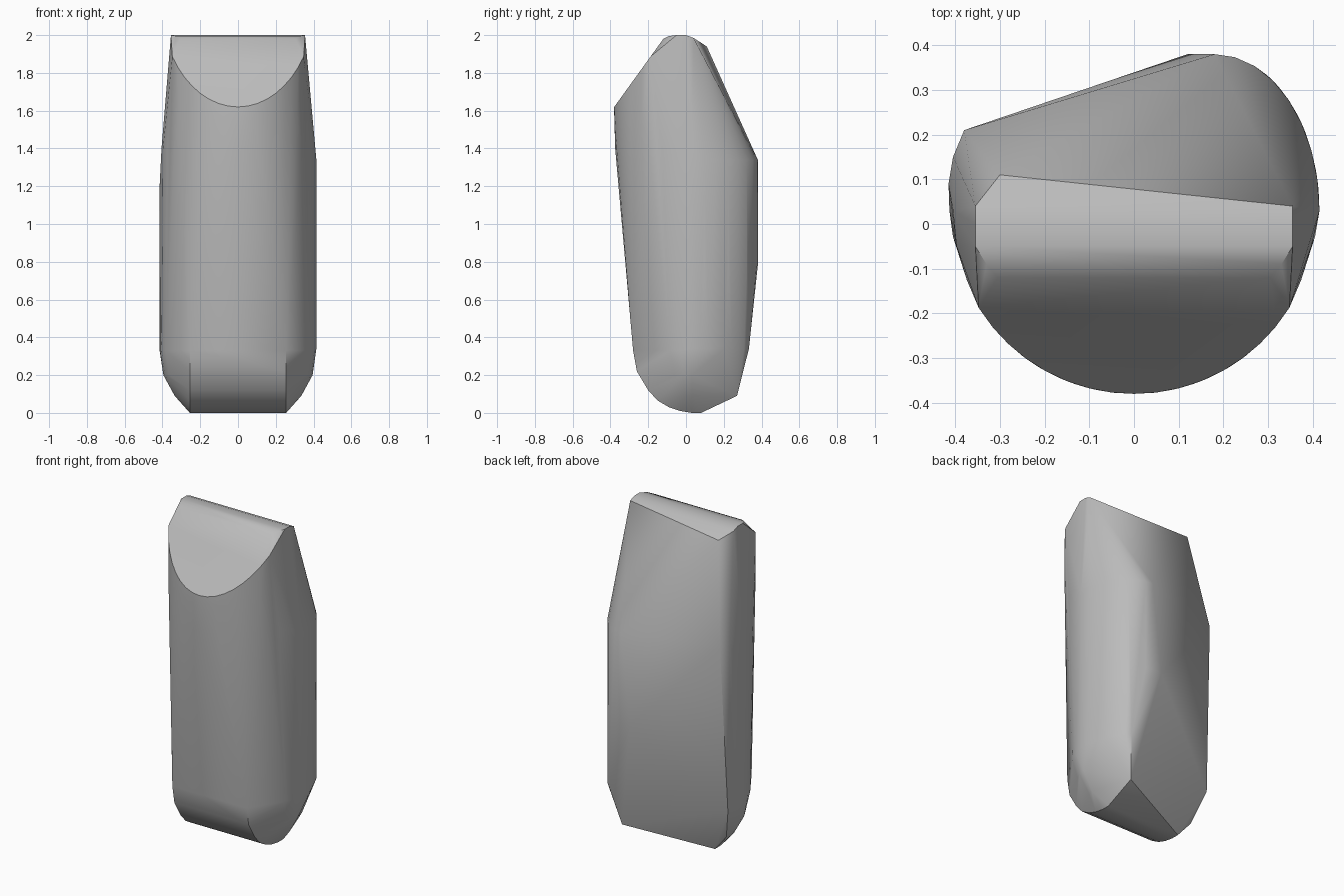
import bpy
import bmesh
from math import cos, sin, radians

default_cube = bpy.data.objects.get("Cube")
if default_cube:
    bpy.data.objects.remove(default_cube, do_unlink=True)

FRONT_CENTRE_Y = 0.03
points = []


def facet_height(y):
    """Height of the sloping front facet under the top ridge."""
    return 1.98 + 1.385 * (y + 0.12)


def front_arc(half_width, depth, height, start=0, steps=16):
    """Half ellipse around the front; height is a number or a rule of y."""
    for step in range(steps + 1):
        angle = radians(start + (180 - start - start) * step / steps)
        x = half_width * cos(angle)
        y = FRONT_CENTRE_Y - depth * sin(angle)
        z = height(y) if callable(height) else height
        points.append((x, y, z))


def back_corner_arc(height, end, steps=8):
    """Quarter ellipse around the rounded back corner."""
    for step in range(steps + 1):
        angle = radians(end * step / steps)
        x = 0.18 + 0.235 * cos(angle)
        y = FRONT_CENTRE_Y + 0.35 * sin(angle)
        points.append((x, y, height))


def mirrored_profile(half_width, profile):
    """Carry a side profile straight across the body."""
    for side in (-half_width, half_width):
        for y, z in profile:
            points.append((side, y, z))


# Rounded front: slanted rim of the facet, then the tapering body
front_arc(half_width=0.41, depth=0.41, height=facet_height, start=32)
front_arc(half_width=0.41, depth=0.41, height=1.58, start=40)
front_arc(half_width=0.405, depth=0.405, height=1.4)
front_arc(half_width=0.413, depth=0.3, height=0.33)

# Domed lower ends
front_arc(half_width=0.395, depth=0.23, height=0.2)
front_arc(half_width=0.335, depth=0.17, height=0.09)

# Rolled underside
mirrored_profile(half_width=0.255, profile=[
    (-0.28, 0.33), (-0.26, 0.22), (-0.2, 0.12), (-0.15, 0.065),
    (-0.09, 0.03), (-0.03, 0.01), (0.03, 0), (0.08, 0),
])

# Top ridge
mirrored_profile(half_width=0.355, profile=[(0.04, 1.985), (0, 2), (-0.05, 2)])
mirrored_profile(half_width=0.33, profile=[(-0.09, 1.995)])
mirrored_profile(half_width=0.305, profile=[(-0.12, 1.98)])
points.append((-0.3, 0.11, 1.94))

# Rounded back corner and the foot below it
back_corner_arc(height=1.34, end=90)
back_corner_arc(height=0.78, end=90)
back_corner_arc(height=0.34, end=60)
points += [(0.12, 0.38, 0.78), (0.25, 0.27, 0.09)]

# Cut away back corner on the other side
points += [
    (-0.38, 0.21, 1.34), (-0.405, 0.15, 1.34), (-0.415, 0.09, 1.2),
    (-0.415, 0.09, 0.33), (-0.4, 0.16, 0.3), (-0.34, 0.09, 0.1),
]

# Wrap one closed skin over the sections
skin = bmesh.new()
for point in points:
    skin.verts.new(point)
bmesh.ops.remove_doubles(skin, verts=skin.verts, dist=0.002)
bmesh.ops.convex_hull(skin, input=skin.verts)
loose = [vert for vert in skin.verts if not vert.link_faces]
bmesh.ops.delete(skin, geom=loose, context="VERTS")
bmesh.ops.dissolve_limit(skin, angle_limit=radians(1),
                         verts=skin.verts, edges=skin.edges)
bmesh.ops.recalc_face_normals(skin, faces=skin.faces)

mesh = bpy.data.meshes.new("stone_body")
skin.to_mesh(mesh)
skin.free()
body = bpy.data.objects.new("stone_body", mesh)
bpy.context.collection.objects.link(body)

# Plain grey surface
grey = bpy.data.materials.new("plain_grey")
grey.use_nodes = True
colour = (0.5, 0.5, 0.5, 1)
grey.diffuse_color = colour
grey.node_tree.nodes["Principled BSDF"].inputs["Base Color"].default_value = colour
mesh.materials.append(grey)

# Soft shading with crisp edges
bpy.context.view_layer.objects.active = body
body.select_set(True)
bpy.ops.object.shade_smooth_by_angle(angle=radians(30))
